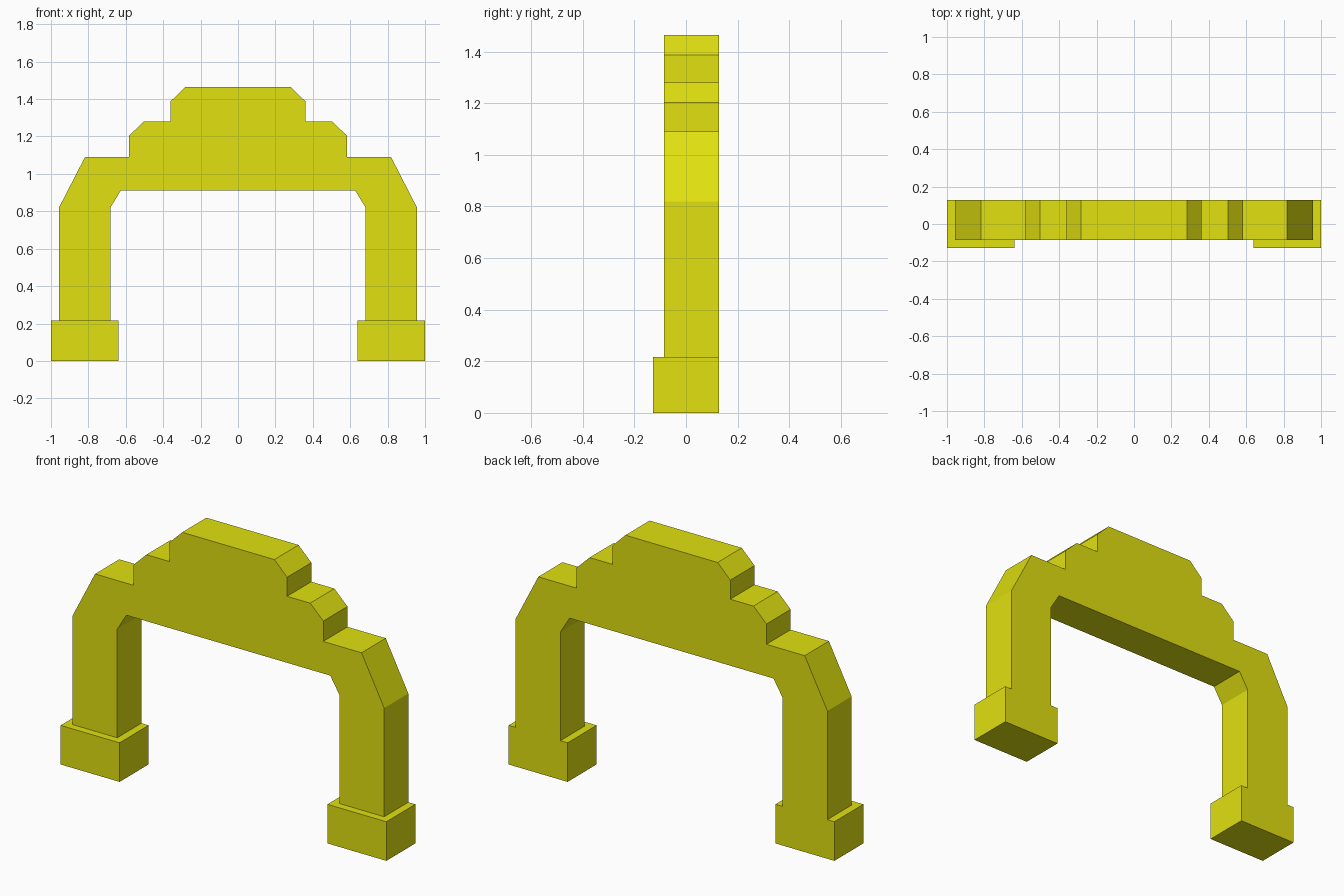
import bpy, bmesh

if "Cube" in bpy.data.objects:
    bpy.data.objects.remove(bpy.data.objects["Cube"])

yellow = bpy.data.materials.new("yellow")
yellow.diffuse_color = (0.75, 0.75, 0.005, 1)
yellow.use_nodes = True
yellow.node_tree.nodes["Principled BSDF"].inputs["Base Color"].default_value = yellow.diffuse_color

BACK, FRONT, BASE_FRONT = 0.127, -0.085, -0.127
BASE_TOP = 0.217


def extrude_profile(name, points, y0, y1):
    """Solid made from an (x, z) outline running from y0 to y1."""
    bm = bmesh.new()
    face = bm.faces.new([bm.verts.new((x, y0, z)) for x, z in points])
    ext = bmesh.ops.extrude_face_region(bm, geom=[face], use_keep_orig=True)
    moved = [g for g in ext["geom"] if isinstance(g, bmesh.types.BMVert)]
    bmesh.ops.translate(bm, verts=moved, vec=(0, y1 - y0, 0))
    bmesh.ops.recalc_face_normals(bm, faces=bm.faces[:])
    # leg undersides rest on the bases, so leave them open
    if name == "stepped_arch":
        under = [f for f in bm.faces if f.normal.z < -0.9
                 and f.calc_center_median().z < BASE_TOP + 0.01]
        bmesh.ops.delete(bm, geom=under, context="FACES_ONLY")
    mesh = bpy.data.meshes.new(name)
    bm.to_mesh(mesh)
    bm.free()
    mesh.materials.append(yellow)
    obj = bpy.data.objects.new(name, mesh)
    bpy.context.collection.objects.link(obj)
    return obj


# Stepped arch: right half outline from inner lintel round to the crown
half = [(0.626, 0.912), (0.682, 0.82), (0.682, BASE_TOP), (0.957, BASE_TOP),
        (0.957, 0.82), (0.818, 1.09), (0.583, 1.09), (0.583, 1.203),
        (0.503, 1.281), (0.361, 1.281), (0.361, 1.387), (0.283, 1.464)]
outline = half + [(-x, z) for x, z in reversed(half)]
extrude_profile("stepped_arch", outline, FRONT, BACK)

# Foot blocks, flush with the back of the arch
for side, s in (("left", -1), ("right", 1)):
    block = [(s * 0.638, 0), (s * 1.0, 0), (s * 1.0, BASE_TOP), (s * 0.638, BASE_TOP)]
    extrude_profile(side + "_foot_block", block, BASE_FRONT, BACK)
